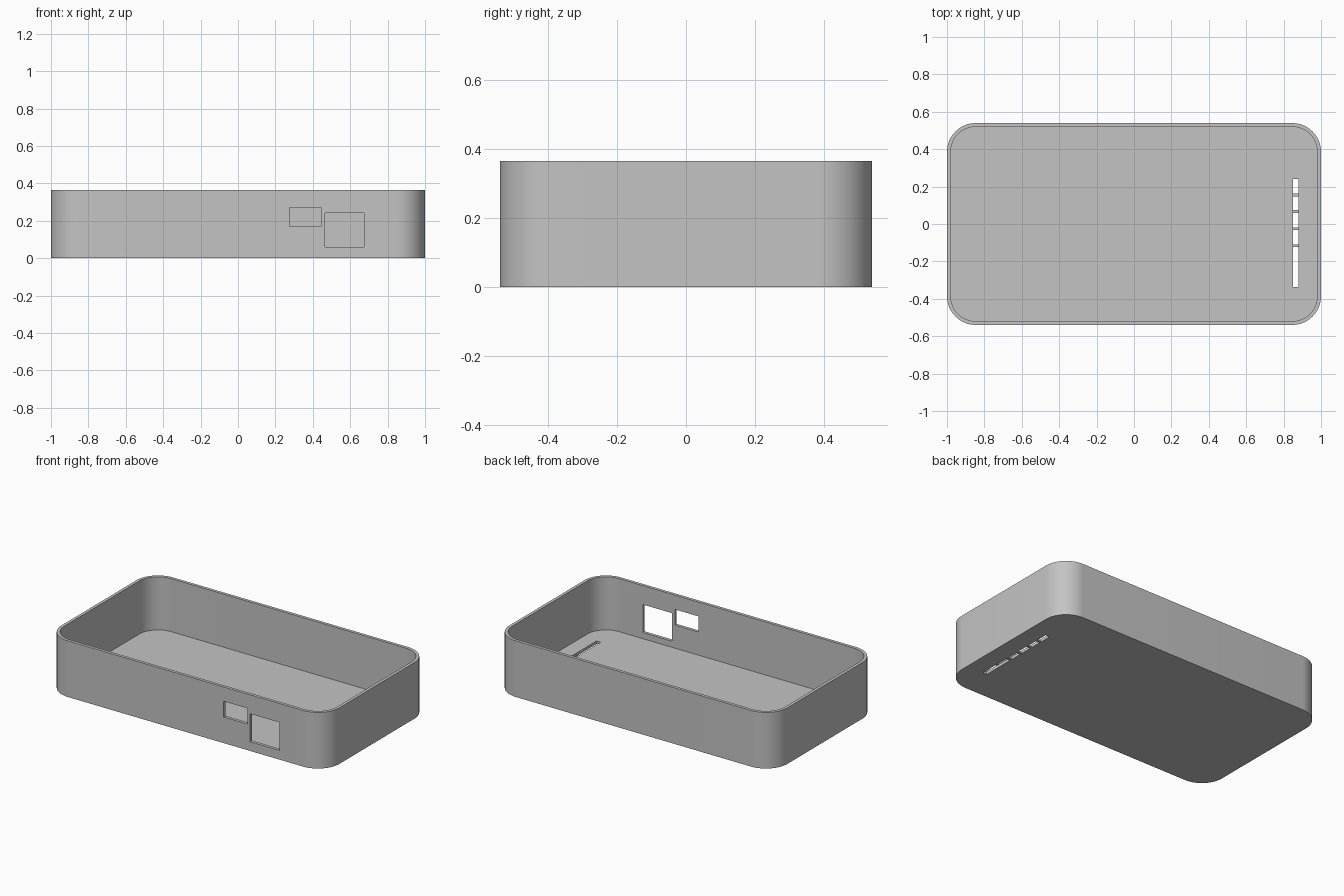
import bpy
import math

cube = bpy.data.objects.get("Cube")
if cube:
    bpy.data.objects.remove(cube, do_unlink=True)

HALF_X, HALF_Y, HEIGHT = 1.0, 0.54, 0.365
RADIUS, WALL, FLOOR = 0.155, 0.02, 0.02

grey = bpy.data.materials.new("plain grey")
grey.use_nodes = True
colour = (0.55, 0.55, 0.55, 1)
grey.diffuse_color = colour
grey.node_tree.nodes["Principled BSDF"].inputs["Base Color"].default_value = colour


def prism(name, outline, z0, z1):
    """Closed solid from a counter-clockwise outline."""
    n = len(outline)
    verts = [(x, y, z) for z in (z0, z1) for x, y in outline]
    faces = [tuple(reversed(range(n))), tuple(range(n, 2 * n))]
    faces += [(i, (i + 1) % n, n + (i + 1) % n, n + i) for i in range(n)]
    mesh = bpy.data.meshes.new(name)
    mesh.from_pydata(verts, [], faces)
    mesh.materials.append(grey)
    obj = bpy.data.objects.new(name, mesh)
    bpy.context.collection.objects.link(obj)
    return obj


def box(name, x0, x1, y0, y1, z0, z1):
    return prism(name, [(x0, y0), (x1, y0), (x1, y1), (x0, y1)], z0, z1)


def rounded(inset, steps=16):
    """Rounded rectangle, offset inwards from the outer wall."""
    points = []
    corners = [(1, 1), (-1, 1), (-1, -1), (1, -1)]
    for k, (sx, sy) in enumerate(corners):
        for i in range(steps + 1):
            a = (k + i / steps) * math.pi / 2
            r = RADIUS - inset
            points.append((sx * (HALF_X - RADIUS) + r * math.cos(a),
                           sy * (HALF_Y - RADIUS) + r * math.sin(a)))
    return points


def cut(target, cutter):
    cutter.hide_render = True
    mod = target.modifiers.new("cut", 'BOOLEAN')
    mod.operation = 'DIFFERENCE'
    mod.solver = 'EXACT'
    mod.object = cutter
    bpy.context.view_layer.objects.active = target
    bpy.ops.object.modifier_apply(modifier=mod.name)
    bpy.data.objects.remove(cutter, do_unlink=True)


# Open tray with rounded corners
tray = prism("tray", rounded(0), 0, HEIGHT)
cut(tray, prism("cavity_cutter", rounded(WALL), FLOOR, HEIGHT + 0.1))

# Two rectangular ports through the front wall
for x0, x1, z0, z1 in [(0.275, 0.445, 0.17, 0.272), (0.465, 0.675, 0.06, 0.242)]:
    cut(tray, box("port_cutter", x0, x1, -HALF_Y - 0.1, -HALF_Y + 0.1, z0, z1))

# Long slot in the floor
SLOT = (0.85, 0.88)
cut(tray, box("slot_cutter", *SLOT, -0.338, 0.24, -0.1, 0.1))

# Thin bars dividing the slot
for i, y in enumerate((0.155, 0.067, -0.025, -0.117)):
    box(f"slot_bar_{i + 1}", SLOT[0] - 0.002, SLOT[1] + 0.002,
        y - 0.007, y + 0.007, 0.001, 0.01)

# Smooth corners, sharp edges
bpy.ops.object.select_all(action='DESELECT')
tray.select_set(True)
bpy.context.view_layer.objects.active = tray
bpy.ops.object.shade_smooth_by_angle(angle=math.radians(30))
